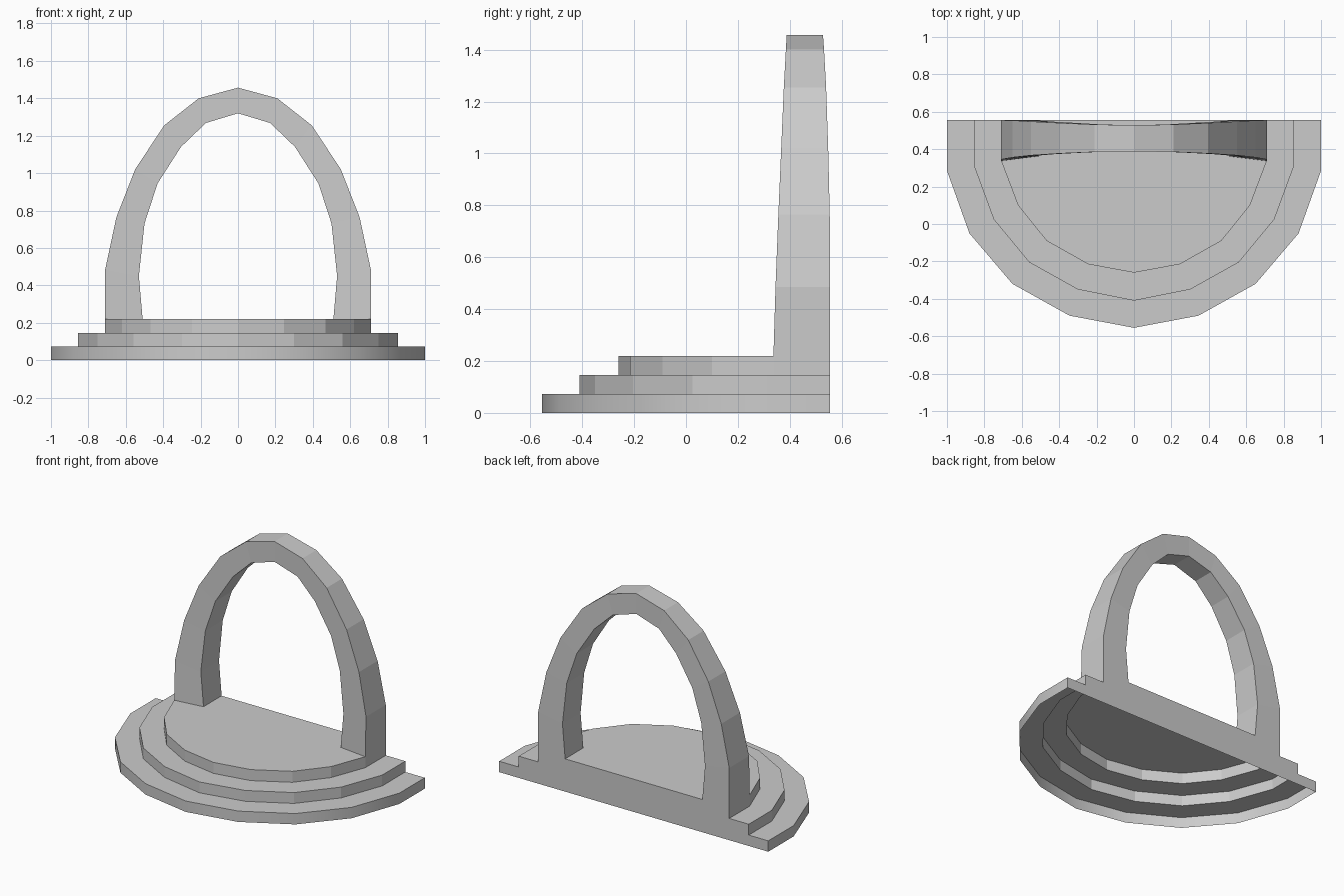
import bpy, bmesh

if "Cube" in bpy.data.objects:
    bpy.data.objects.remove(bpy.data.objects["Cube"])

BACK = 0.555


def finish(bm, name):
    bmesh.ops.recalc_face_normals(bm, faces=bm.faces[:])
    mesh = bpy.data.meshes.new(name)
    bm.to_mesh(mesh)
    bm.free()
    obj = bpy.data.objects.new(name, mesh)
    bpy.context.collection.objects.link(obj)
    return obj


def mirrored(half):
    """Right-hand points ending on x = 0, continued to the left side."""
    return half + [(-p[0],) + tuple(p[1:]) for p in reversed(half[:-1])]


def bridge(bm, a, b, smooth=False):
    for i in range(len(a) - 1):
        f = bm.faces.new((a[i], b[i], b[i + 1], a[i + 1]))
        f.smooth = smooth


# Steps: half outlines of each tier, seen from above, from back corner to front
tiers = [
    [(1, BACK), (1, 0.285), (0.88, -0.05), (0.65, -0.32), (0.345, -0.49), (0, -0.555)],
    [(0.855, BACK), (0.855, 0.31), (0.75, 0.025), (0.56, -0.205), (0.30, -0.35), (0, -0.41)],
    [(0.71, BACK), (0.71, 0.337), (0.62, 0.1), (0.467, -0.09), (0.245, -0.215), (0, -0.26)],
]
levels = [0, 0.073, 0.146, 0.22]

# Risers and treads form a shell that is open underneath
bm = bmesh.new()
loops = []
for i, half in enumerate(tiers):
    for z in levels[i:i + 2]:
        loops.append([bm.verts.new((x, y, z)) for x, y in mirrored(half)])
for i in range(len(loops) - 1):
    bridge(bm, loops[i], loops[i + 1], smooth=(i == 0))

# Top platform, notched around the hollow arch feet
foot = [bm.verts.new((x, y, levels[3])) for x, y in
        [(-0.51, 0.362), (-0.51, BACK), (0.51, BACK), (0.51, 0.362)]]
bm.faces.new(loops[-1][1:-1] + foot)

# Flat stepped back wall
right = [lp[0] for lp in loops]
left = [lp[-1] for lp in loops]
bm.faces.new(right + [foot[2], foot[1]] + left[::-1])
finish(bm, "steps")

# Arch: outer and inner curves as (x, z), with the front and back depth at each
outer = mirrored([(0.71, 0.22, 0.337, BACK), (0.71, 0.485, 0.345, BACK),
                  (0.65, 0.765, 0.356, 0.554), (0.55, 1.02, 0.367, 0.548),
                  (0.395, 1.255, 0.377, 0.54), (0.21, 1.40, 0.385, 0.532),
                  (0, 1.457, 0.388, 0.528)])
inner = mirrored([(0.51, 0.22, 0.362, BACK), (0.53, 0.45, 0.362, BACK),
                  (0.50, 0.73, 0.367, 0.552), (0.43, 0.945, 0.373, 0.547),
                  (0.305, 1.14, 0.38, 0.54), (0.172, 1.268, 0.386, 0.532),
                  (0, 1.32, 0.388, 0.528)])
bm = bmesh.new()
rails = [[bm.verts.new((p[0], p[k], p[1])) for p in curve]
         for curve, k in ((outer, 2), (outer, 3), (inner, 3), (inner, 2))]
for i in range(4):
    bridge(bm, rails[i], rails[(i + 1) % 4])
finish(bm, "arch")
